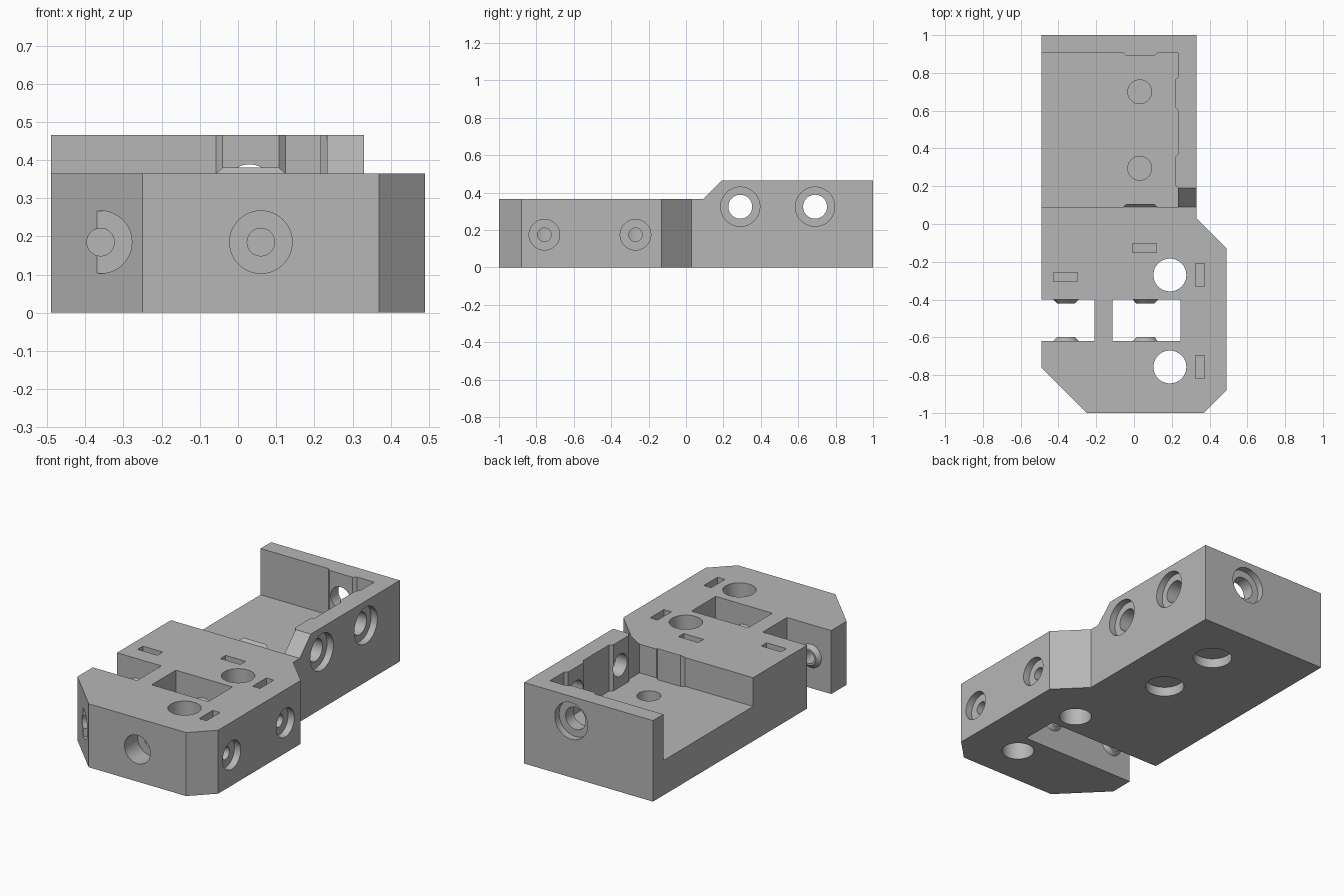
import bpy
import bmesh
from mathutils import Vector

old = bpy.data.objects.get("Cube")
if old:
    bpy.data.objects.remove(old, do_unlink=True)

grey = bpy.data.materials.new("plain_grey")
grey.use_nodes = True
colour = (0.47, 0.47, 0.47, 1)
grey.diffuse_color = colour
grey.node_tree.nodes["Principled BSDF"].inputs["Base Color"].default_value = colour


def add_object(name, bm):
    bmesh.ops.recalc_face_normals(bm, faces=bm.faces)
    mesh = bpy.data.meshes.new(name)
    bm.to_mesh(mesh)
    bm.free()
    mesh.materials.append(grey)
    obj = bpy.data.objects.new(name, mesh)
    bpy.context.collection.objects.link(obj)
    return obj


def prism(name, points, offset):
    """Extrude a flat polygon of 3D points along an offset."""
    bm = bmesh.new()
    face = bm.faces.new([bm.verts.new(p) for p in points])
    out = bmesh.ops.extrude_face_region(bm, geom=[face], use_keep_orig=True)
    moved = [g for g in out["geom"] if isinstance(g, bmesh.types.BMVert)]
    bmesh.ops.translate(bm, verts=moved, vec=offset)
    return add_object(name, bm)


def box(name, x, y, z):
    corners = [(x[0], y[0], z[0]), (x[1], y[0], z[0]), (x[1], y[1], z[0]), (x[0], y[1], z[0])]
    return prism(name, corners, (0, 0, z[1] - z[0]))


def rod(name, start, end, r1, r2=None):
    """Cylinder or cone between two points."""
    a, b = Vector(start), Vector(end)
    bm = bmesh.new()
    bmesh.ops.create_cone(bm, cap_ends=True, segments=48, radius1=r1,
                          radius2=r1 if r2 is None else r2, depth=(b - a).length)
    turn = Vector((0, 0, 1)).rotation_difference(b - a).to_matrix()
    bmesh.ops.rotate(bm, verts=bm.verts, matrix=turn)
    bmesh.ops.translate(bm, verts=bm.verts, vec=(a + b) / 2)
    return add_object(name, bm)


def combine(tool, operation="DIFFERENCE"):
    tool.hide_render = True
    mod = body.modifiers.new("combine", "BOOLEAN")
    mod.operation = operation
    mod.solver = "EXACT"
    mod.object = tool
    bpy.context.view_layer.objects.active = body
    bpy.ops.object.modifier_apply(modifier=mod.name)
    bpy.data.objects.remove(tool, do_unlink=True)


# Solid block with the chamfered outline
TOP, DECK, FLOOR = 0.466, 0.365, 0.2
outline = [(-0.49, 1), (-0.49, -0.76), (-0.25, -1), (0.37, -1), (0.49, -0.88),
           (0.49, -0.13), (0.33, 0.03), (0.33, 1)]
body = prism("mount_body", [(x, y, 0) for x, y in outline], (0, 0, TOP))

# Lower front deck with a sloped step up to the side wall
step = [(-1.2, DECK), (0.09, DECK), (0.24, DECK + 0.15), (-1.2, DECK + 0.15)]
combine(prism("deck_cut", [(-1, y, z) for y, z in step], (2, 0, 0)))

# Open pocket with shallow raised pads around the screw holes
pocket = [(-0.6, 0.09)]
pocket += [(x, y) for x, y in zip((-0.058, -0.04, 0.107, 0.125), (0.09, 0.105, 0.105, 0.09))]
pocket += [(0.233, 0.09)]
for centre in (0.28, 0.69):
    pocket += [(0.233, centre - 0.088), (0.216, centre - 0.072),
               (0.216, centre + 0.072), (0.233, centre + 0.088)]
pocket += [(0.233, 0.905), (0.125, 0.905), (0.107, 0.89), (-0.04, 0.89),
           (-0.058, 0.905), (-0.6, 0.905)]
combine(prism("pocket_cut", [(x, y, FLOOR) for x, y in pocket], (0, 0, 1)))

# Cross slot, bridged at the top by a small bar
SLOT = (-0.62, -0.4)
combine(box("slot_cut_low", (-0.6, 0.245), SLOT, (-0.1, FLOOR)))
combine(box("slot_cut_left", (-0.6, -0.208), SLOT, (0.1, 0.5)))
combine(box("slot_cut_right", (-0.115, 0.245), SLOT, (0.1, 0.5)))

# Long front screws: conical bosses in the slot, counterbores and bores
AXIS = 0.185
for x, end in ((-0.36, -0.21), (0.06, -0.06)):
    for wall, way in zip(SLOT, (1, -1)):
        combine(rod("boss", (x, wall - 0.01 * way, AXIS), (x, wall + 0.021 * way, AXIS),
                    0.077, 0.047), "UNION")
    combine(rod("counterbore", (x, -1.2, AXIS), (x, -0.88, AXIS), 0.082))
    combine(rod("bore", (x, -1.2, AXIS), (x, end, AXIS), 0.036))

# Vertical rod holes with their side clamp screws and nut slots
for y in (-0.757, -0.27):
    combine(rod("rod_hole", (0.19, y, -0.1), (0.19, y, 0.6), 0.087))
    combine(rod("side_counterbore", (0.6, y, 0.175), (0.45, y, 0.175), 0.082))
    combine(rod("side_bore", (0.6, y, 0.175), (0.19, y, 0.175), 0.036))
    combine(box("side_nut_slot", (0.326, 0.373), (y - 0.062, y + 0.062), (0.11, 0.5)))
for x, y in ((-0.363, -0.28), (0.056, -0.126)):
    combine(box("nut_slot", (x - 0.063, x + 0.063), (y - 0.024, y + 0.024), (0.11, 0.5)))

# Counterbored screw holes through the side and back walls
HIGH = 0.325
for y in (0.29, 0.69):
    combine(rod("wall_counterbore", (0.5, y, HIGH), (0.29, y, HIGH), 0.105))
    combine(rod("wall_bore", (0.5, y, HIGH), (0.1, y, HIGH), 0.064))
combine(rod("back_counterbore", (0.03, 1.2, HIGH), (0.03, 0.96, HIGH), 0.105))
combine(rod("back_bore", (0.03, 1.2, HIGH), (0.03, 0.8, HIGH), 0.064))

# Floor holes, closed by a thin skin above the bottom recesses
for y in (0.295, 0.7):
    combine(rod("floor_hole", (0.03, y, 0.065), (0.03, y, 0.28), 0.063))
    combine(rod("floor_recess", (0.03, y, -0.1), (0.03, y, 0.055), 0.105))

body.select_set(True)
bpy.context.view_layer.objects.active = body
bpy.ops.object.shade_smooth_by_angle(angle=0.5)
